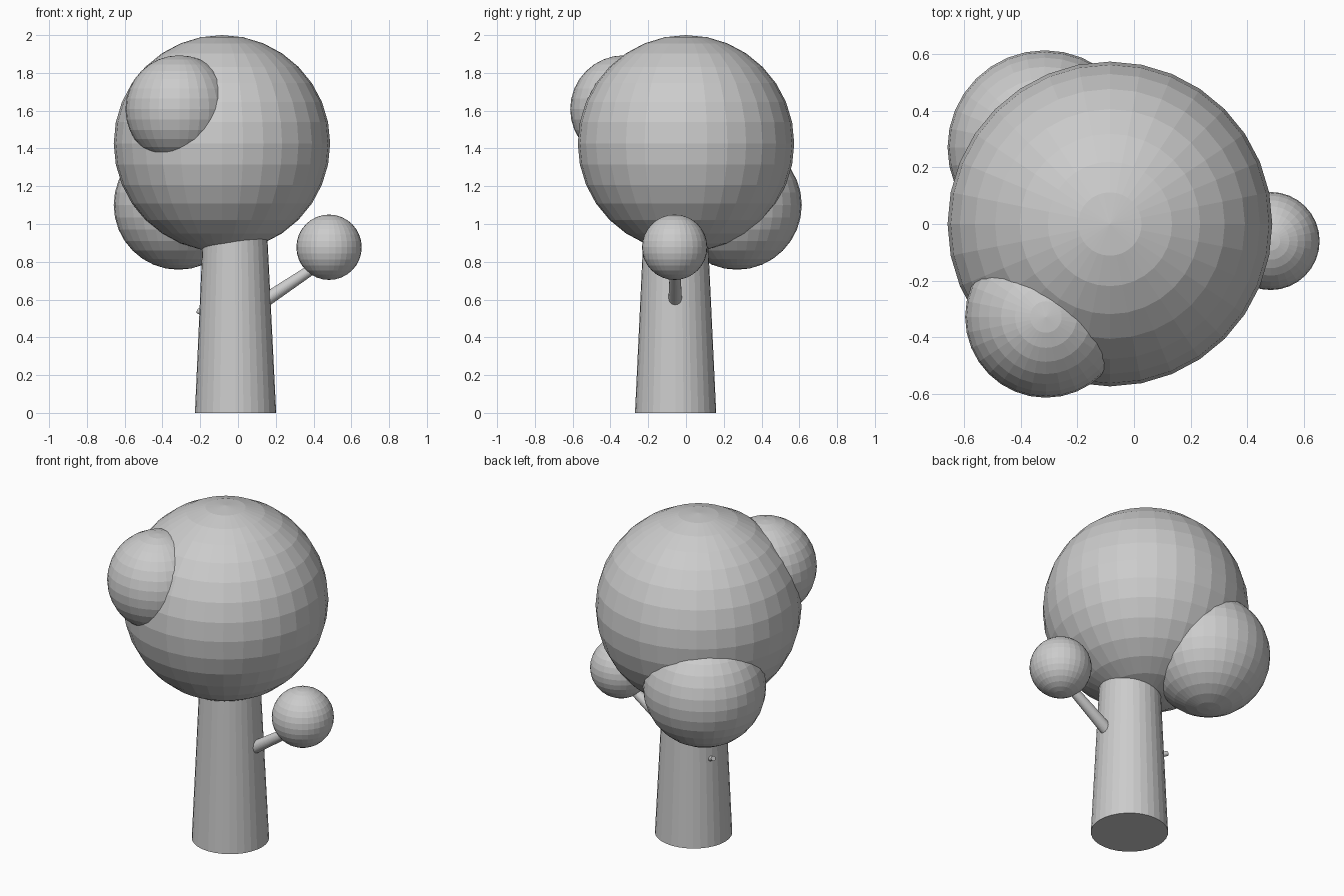
import bpy
from mathutils import Vector

cube = bpy.data.objects.get("Cube")
if cube:
    bpy.data.objects.remove(cube, do_unlink=True)

# One plain grey for the whole tree
GREY = (0.6, 0.6, 0.6, 1)
grey = bpy.data.materials.new("plain grey")
grey.use_nodes = True
grey.diffuse_color = GREY
grey.node_tree.nodes["Principled BSDF"].inputs["Base Color"].default_value = GREY


def finish(name):
    obj = bpy.context.object
    obj.name = name
    obj.data.materials.append(grey)
    return obj


def leaf_ball(name, centre, radius):
    bpy.ops.mesh.primitive_uv_sphere_add(
        segments=32, ring_count=16, radius=radius, location=centre)
    return finish(name)


def tapered_limb(name, start, end, start_radius, end_radius):
    start, end = Vector(start), Vector(end)
    axis = end - start
    bpy.ops.mesh.primitive_cone_add(
        vertices=32, radius1=start_radius, radius2=end_radius,
        depth=axis.length, location=(start + end) / 2,
        rotation=axis.to_track_quat('Z', 'Y').to_euler())
    return finish(name)


# Trunk, running up into the crown
tapered_limb("trunk", (-0.013, -0.055, 0), (-0.016, -0.055, 1.1), 0.215, 0.163)

# Side branch and the short stub on the back
tapered_limb("side_branch", (0.08, -0.057, 0.553), (0.45, -0.058, 0.80), 0.038, 0.026)
tapered_limb("branch_stub", (-0.1, -0.015, 0.49), (-0.212, 0.037, 0.54), 0.018, 0.014)

# Foliage
leaf_ball("crown", (-0.085, 0, 1.427), 0.573)
leaf_ball("front_foliage", (-0.311, -0.328, 1.608), 0.285)
leaf_ball("back_foliage", (-0.315, 0.27, 1.101), 0.343)
leaf_ball("branch_foliage", (0.482, -0.06, 0.877), 0.173)
